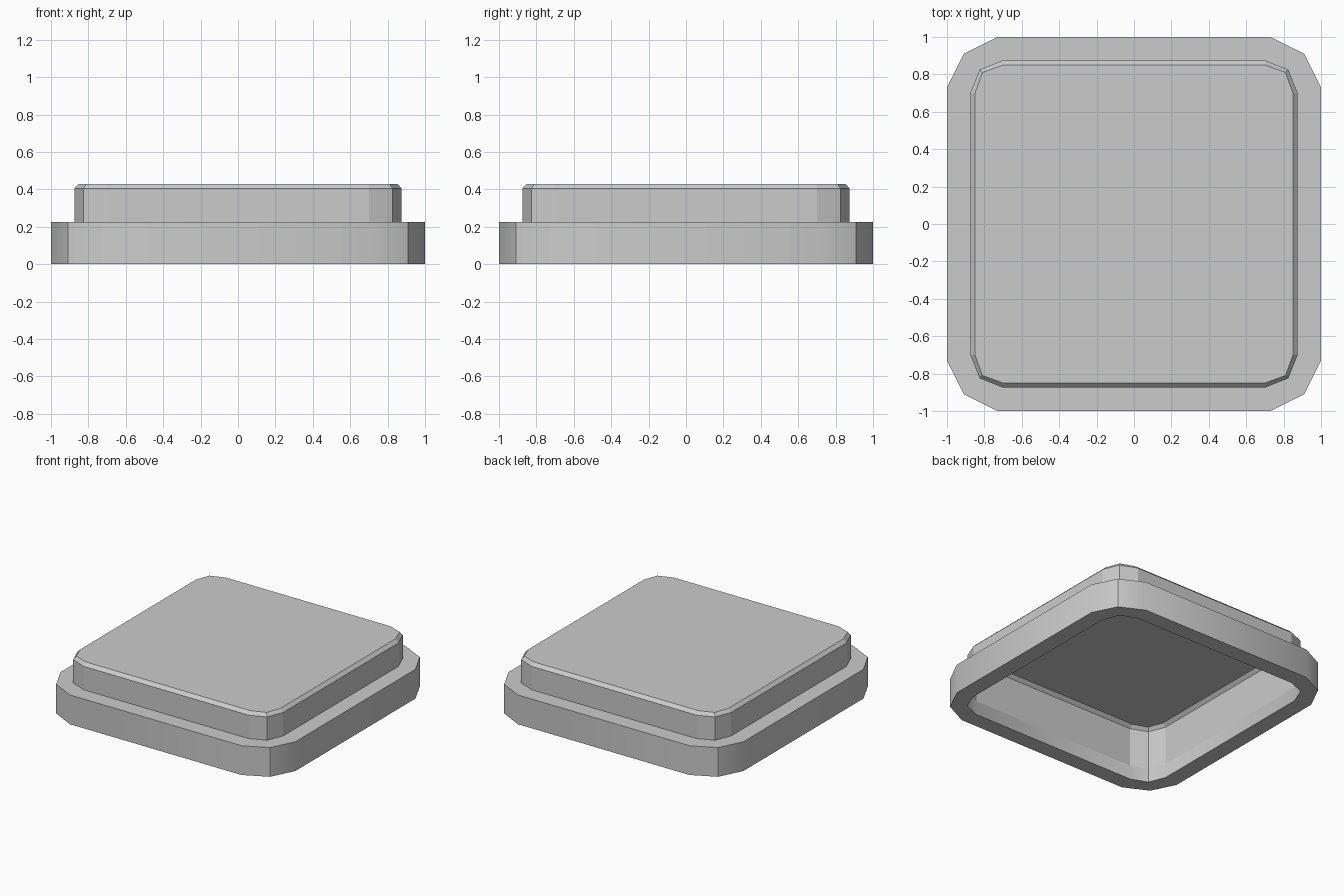
import bpy, bmesh, math

if "Cube" in bpy.data.objects:
    bpy.data.objects.remove(bpy.data.objects["Cube"])


def outline(side, run, diag):
    """Square with three-point chamfered corners, counter-clockwise."""
    corner = [(side, run), (diag, diag), (run, side)]
    pts = []
    for k in range(4):
        c, s = round(math.cos(k * math.pi / 2)), round(math.sin(k * math.pi / 2))
        pts += [(x * c - y * s, x * s + y * c) for x, y in corner]
    return pts


def loft(name, rings, cap_last=False):
    """Skin a list of (outline, z) rings into one open shell."""
    bm = bmesh.new()
    loops = [[bm.verts.new((x, y, z)) for x, y in pts] for pts, z in rings]
    n = len(loops[0])
    for a, b in zip(loops, loops[1:]):
        for i in range(n):
            j = (i + 1) % n
            bm.faces.new((a[i], a[j], b[j], b[i]))
    if cap_last:
        bm.faces.new(loops[-1])
    mesh = bpy.data.meshes.new(name)
    bm.to_mesh(mesh)
    bm.free()
    obj = bpy.data.objects.new(name, mesh)
    bpy.context.collection.objects.link(obj)
    return obj


outer = outline(1.0, 0.73, 0.91)
wall = outline(0.875, 0.70, 0.825)
top = outline(0.85, 0.70, 0.81)

# Base frame: inner lip, underside, outer wall and top ledge
frame = loft("base_frame", [(wall, 0.107), (wall, 0), (outer, 0),
                            (outer, 0.225), (wall, 0.225)])

# Raised cover: hollow thin shell with a chamfered top edge
loft("raised_cover", [(wall, 0.107), (wall, 0.405), (top, 0.43)], cap_last=True)

# Soft shading around the frame corners
bpy.ops.object.select_all(action='DESELECT')
frame.select_set(True)
bpy.context.view_layer.objects.active = frame
bpy.ops.object.shade_smooth_by_angle(angle=math.radians(30))
